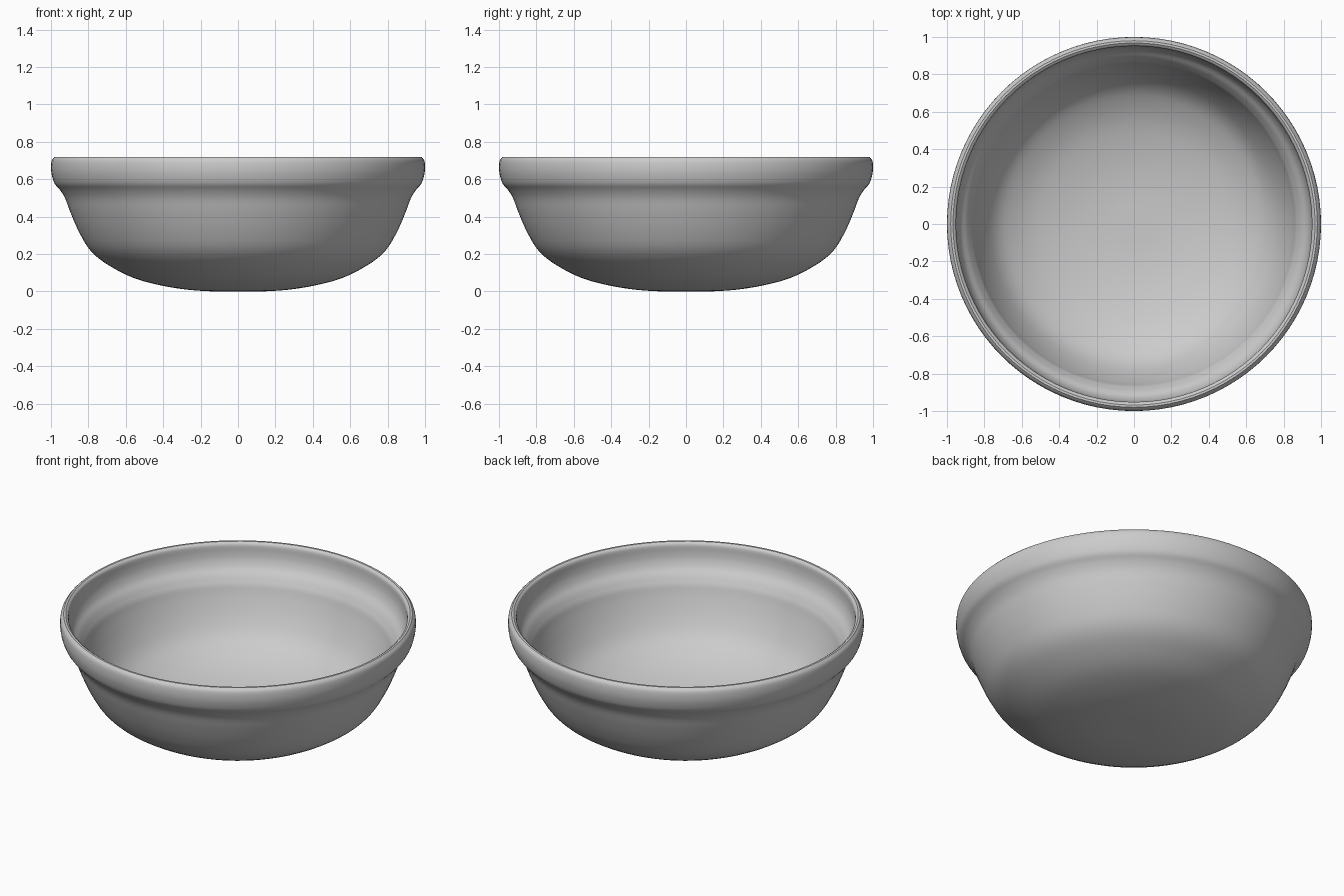
import bpy, bmesh, math
from mathutils import Vector

if "Cube" in bpy.data.objects:
    bpy.data.objects.remove(bpy.data.objects["Cube"])

SEGMENTS = 96


def smooth_path(points, steps=4):
    """Catmull-Rom curve through (radius, height) points."""
    p = [Vector(q) for q in points]
    p = [2 * p[0] - p[1]] + p + [2 * p[-1] - p[-2]]
    path = []
    for i in range(1, len(p) - 2):
        a, b, c, d = p[i - 1:i + 3]
        for k in range(steps):
            t = k / steps
            path.append(0.5 * (2 * b + (c - a) * t + (2 * a - 5 * b + 4 * c - d) * t ** 2
                               + (3 * b - a - 3 * c + d) * t ** 3))
    return path + [p[-2]]


# Outside: shallow rounded base, flared wall, thick rim band
outer = [(0, 0), (0.18, 0.002), (0.36, 0.022), (0.55, 0.069), (0.70, 0.145),
         (0.79, 0.22), (0.85, 0.318), (0.895, 0.42), (0.923, 0.495), (0.95, 0.54),
         (0.98, 0.576), (0.995, 0.62), (1.0, 0.66), (0.996, 0.70), (0.98, 0.72)]
# Inside of the rim, down to the crease
rim_inner = [(0.968, 0.72), (0.953, 0.705), (0.95, 0.66), (0.943, 0.62),
             (0.925, 0.58), (0.895, 0.545), (0.867, 0.50)]
# Inner wall and dish floor
floor = [(0.867, 0.50), (0.843, 0.43), (0.80, 0.335), (0.745, 0.25), (0.67, 0.187),
         (0.54, 0.122), (0.36, 0.075), (0.18, 0.053), (0, 0.05)]

profile = smooth_path(outer) + smooth_path(rim_inner) + smooth_path(floor)[1:]

# Revolve the profile into the bowl
bm = bmesh.new()
verts = [bm.verts.new((max(r, 0), 0, max(z, 0))) for r, z in profile]
edges = [bm.edges.new(pair) for pair in zip(verts, verts[1:])]
bmesh.ops.spin(bm, geom=verts + edges, cent=(0, 0, 0), axis=(0, 0, 1),
               angle=math.tau, steps=SEGMENTS, use_duplicate=False)
bmesh.ops.remove_doubles(bm, verts=bm.verts, dist=0.0005)
bmesh.ops.recalc_face_normals(bm, faces=bm.faces)
mesh = bpy.data.meshes.new("bowl")
bm.to_mesh(mesh)
bm.free()
bowl = bpy.data.objects.new("bowl", mesh)
bpy.context.collection.objects.link(bowl)
bpy.context.view_layer.objects.active = bowl
bowl.select_set(True)
bpy.ops.object.shade_smooth_by_angle(angle=math.radians(30))
